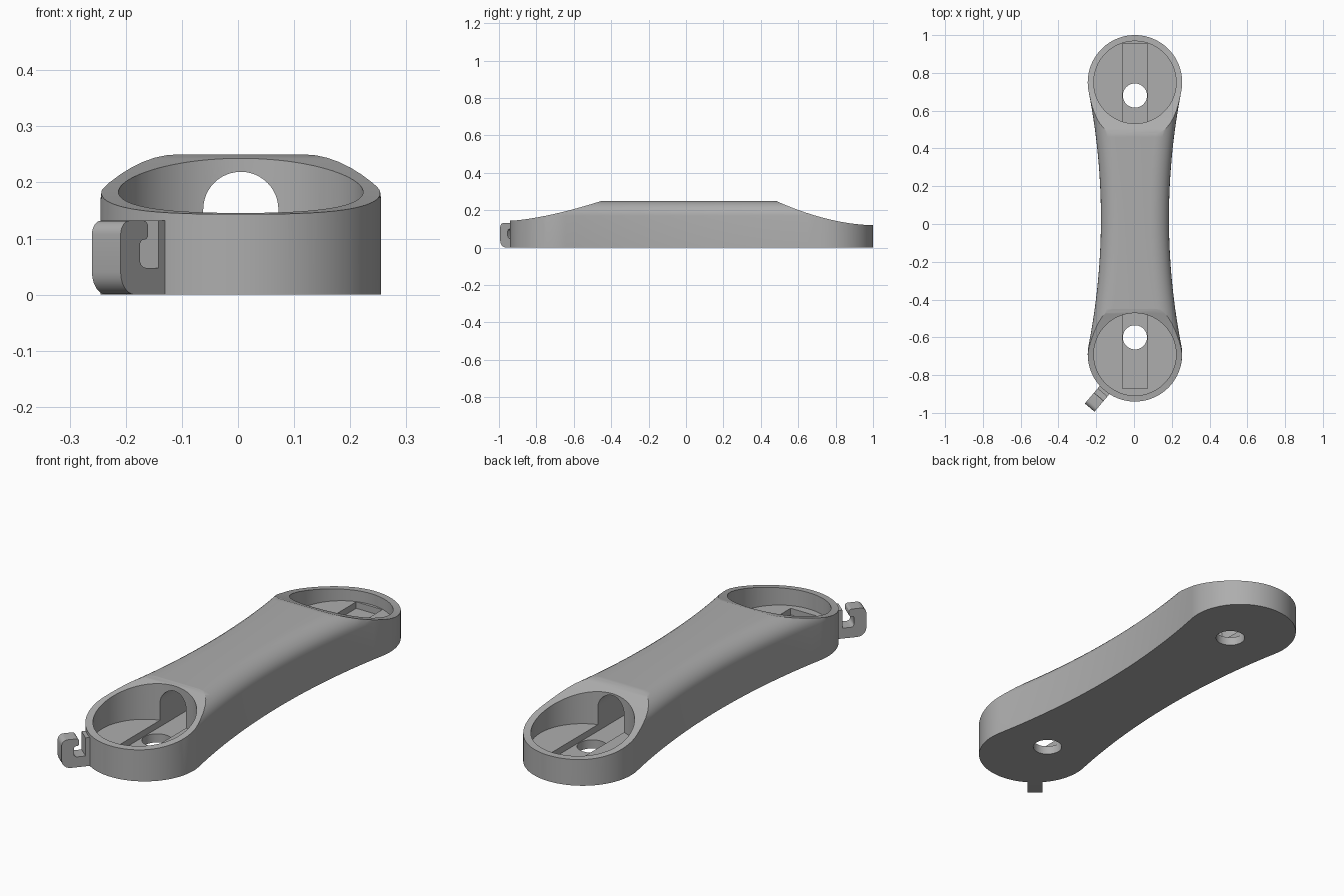
import bpy, bmesh
from math import sin, cos, pi, radians, sqrt
from mathutils import Matrix, Vector

if "Cube" in bpy.data.objects:
    bpy.data.objects.remove(bpy.data.objects["Cube"])

grey = bpy.data.materials.new("plain_grey")
grey.use_nodes = True
colour = (0.42, 0.42, 0.42, 1)
grey.diffuse_color = colour
grey.node_tree.nodes["Principled BSDF"].inputs["Base Color"].default_value = colour

CX = 0.005                 # centre line
BACK, FRONT = 0.75, -0.69  # centres of the round ends
R_END, R_POCKET = 0.25, 0.218
WAIST, R_SIDE = 0.18, 3.49
MID = (BACK + FRONT) / 2
TOP = 0.25


def finish(name, bm):
    bmesh.ops.recalc_face_normals(bm, faces=bm.faces)
    mesh = bpy.data.meshes.new(name)
    bm.to_mesh(mesh)
    bm.free()
    ob = bpy.data.objects.new(name, mesh)
    bpy.context.collection.objects.link(ob)
    mesh.materials.append(grey)
    return ob


def loft(name, rings):
    """Skin a row of closed rings and cap both ends."""
    bm = bmesh.new()
    rows = [[bm.verts.new(p) for p in ring] for ring in rings]
    n = len(rows[0])
    for a, b in zip(rows, rows[1:]):
        for i in range(n):
            j = (i + 1) % n
            bm.faces.new((a[i], a[j], b[j], b[i]))
    bm.faces.new(rows[0])
    bm.faces.new(rows[-1])
    return finish(name, bm)


def prism(name, pts, origin, u, v, depth):
    """Extrude a flat profile (in axes u, v) along u x v, centred on origin."""
    u, v, o = Vector(u), Vector(v), Vector(origin)
    w = u.cross(v)
    return loft(name, [[o + u * a + v * b + w * d for a, b in pts]
                       for d in (-depth / 2, depth / 2)])


def cylinder(name, x, y, r, z0, z1, steps=96):
    ring = [(r * cos(2 * pi * i / steps), r * sin(2 * pi * i / steps)) for i in range(steps)]
    return prism(name, ring, (x, y, (z0 + z1) / 2), (1, 0, 0), (0, 1, 0), z1 - z0)


def arc(cx, cy, r, a0, a1, steps=6):
    angles = [radians(a0 + (a1 - a0) * i / steps) for i in range(steps + 1)]
    return [(cx + r * cos(a), cy + r * sin(a)) for a in angles]


def cut(target, cutter):
    cutter.hide_render = True
    mod = target.modifiers.new("cut", "BOOLEAN")
    mod.operation = "DIFFERENCE"
    mod.solver = "EXACT"
    mod.object = cutter
    bpy.context.view_layer.objects.active = target
    bpy.ops.object.modifier_apply(modifier=mod.name)
    bpy.data.objects.remove(cutter)


def smooth(ob):
    bpy.ops.object.select_all(action="DESELECT")
    ob.select_set(True)
    bpy.context.view_layer.objects.active = ob
    bpy.ops.object.shade_smooth_by_angle(angle=radians(30))


# Body: rounded section lofted along the waisted outline
def section(y, w, rise=0.08, steps=8):
    run = min(0.1, w * 0.9)
    half = [(w, 0)]
    for i in range(steps + 1):
        a = pi / 2 * i / steps
        half.append((w - run + run * cos(a), TOP - rise + rise * sin(a)))
    full = half + [(-x, z) for x, z in reversed(half)]
    return [(CX + x, y, z) for x, z in full]


ends = [radians(-11 + 99 * i / 28) for i in range(29)]
stations = [(FRONT - R_END * sin(a), R_END * cos(a)) for a in reversed(ends)]
for i in range(1, 28):
    d = -0.67 + 1.34 * i / 28
    stations.append((MID + d, WAIST + R_SIDE - sqrt(R_SIDE ** 2 - d * d)))
stations += [(BACK + R_END * sin(a), R_END * cos(a)) for a in ends]
body = loft("handle_body", [section(y, w) for y, w in stations])


# Scooped tops at both ends
def scoop(y_in, y_out, z_out, power, steps=20):
    pts = []
    for i in range(steps + 1):
        t = i / steps
        pts.append((y_in + (y_out - y_in) * t, z_out + (TOP - z_out) * (1 - t) ** power))
    side = 0.1 if y_out > 0 else -0.1
    pts += [(y_out + side, z_out), (y_out + side, 0.5), (y_in, 0.5)]
    return prism("scoop_cutter", pts, (CX, 0, 0), (0, 1, 0), (0, 0, 1), 1)


cut(body, scoop(0.48, 1.0, 0.12, 1.8))
cut(body, scoop(-0.45, -0.95, 0.143, 1.5))

# Round pockets
for y in (BACK, FRONT):
    cut(body, cylinder("pocket_cutter", CX, y, R_POCKET, 0.07, 0.5))

# Arched channel running from pocket to pocket
arch = [(-0.067, 0.04)] + [(0.067, 0.04)] + arc(0, 0.152, 0.067, 0, 180, 24)
cut(body, prism("channel_cutter", arch, (CX, 0.0425, 0), (1, 0, 0), (0, 0, 1), 1.825))

# Screw holes through the floor
for y in (0.68, -0.6):
    cut(body, cylinder("hole_cutter", CX, y, 0.064, -0.1, 0.1, 48))
smooth(body)

# Side hook: open profile pointing outward from the front end
hook_profile = [(0.235, 0), *arc(0.33, 0.04, 0.04, -90, 0), *arc(0.345, 0.107, 0.025, 0, 90),
                (0.306, 0.132), *arc(0.306, 0.12, 0.012, 90, 180, 3), (0.294, 0.108),
                *arc(0.304, 0.108, 0.01, 180, 270, 3), *arc(0.307, 0.088, 0.01, 90, 0, 3),
                *arc(0.302, 0.063, 0.015, 0, -90, 4), (0.266, 0.048),
                (0.266, 0.132), (0.235, 0.132)]
hook = prism("side_hook", hook_profile, (CX, FRONT, 0),
             (-0.648, -0.762, 0), (0, 0, 1), 0.067)
smooth(hook)
